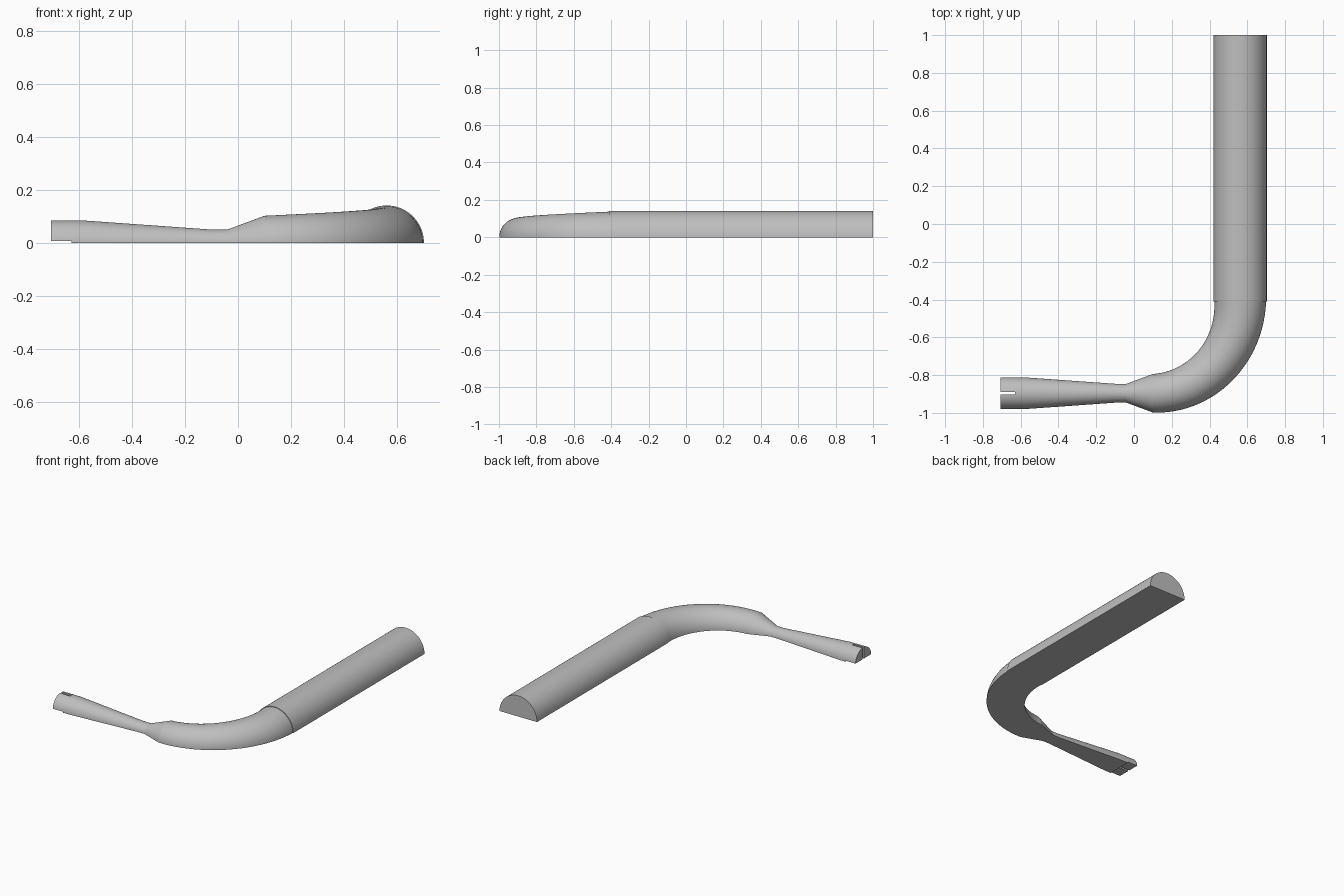
import bpy, bmesh
from math import sin, cos, pi

cube = bpy.data.objects.get("Cube")
if cube:
    bpy.data.objects.remove(cube)

grey = bpy.data.materials.new("plain grey")
grey.use_nodes = True
grey.diffuse_color = (0.52, 0.52, 0.52, 1)
grey.node_tree.nodes["Principled BSDF"].inputs["Base Color"].default_value = (0.52, 0.52, 0.52, 1)

SIDES = 48
ARM_Y = -0.896
HANDLE_X = 0.562
BEND_Y = -0.41
BEND_X = 0.1


def half_round(name, stations):
    """Loft half discs; each station is (x, y, turn, radius)."""
    bm = bmesh.new()
    rings = []
    for x, y, turn, r in stations:
        ring = []
        for i in range(SIDES + 1):
            a = pi * i / SIDES
            d = r * cos(a)
            ring.append(bm.verts.new((x + d * sin(turn), y - d * cos(turn), r * sin(a))))
        rings.append(ring)
    n = SIDES + 1
    for p, q in zip(rings, rings[1:]):
        for i in range(n):
            j = (i + 1) % n
            bm.faces.new((p[i], p[j], q[j], q[i]))
    bm.faces.new(rings[0])
    bm.faces.new(rings[-1])
    bmesh.ops.recalc_face_normals(bm, faces=bm.faces)
    mesh = bpy.data.meshes.new(name)
    bm.to_mesh(mesh)
    bm.free()
    mesh.materials.append(grey)
    obj = bpy.data.objects.new(name, mesh)
    bpy.context.collection.objects.link(obj)
    return obj


def select(obj):
    bpy.ops.object.select_all(action='DESELECT')
    obj.select_set(True)
    bpy.context.view_layer.objects.active = obj


def cut_slot(obj, centre, size):
    bpy.ops.mesh.primitive_cube_add(size=1, location=centre)
    cutter = bpy.context.object
    cutter.scale = size
    cutter.hide_render = True
    cutter.data.materials.append(grey)
    mod = obj.modifiers.new("slot", 'BOOLEAN')
    mod.operation = 'DIFFERENCE'
    mod.solver = 'EXACT'
    mod.object = cutter
    select(obj)
    bpy.ops.object.modifier_apply(modifier=mod.name)
    bpy.data.objects.remove(cutter)


# Straight grip
handle = half_round("handle", [(HANDLE_X, BEND_Y, pi / 2, 0.141), (HANDLE_X, 1, pi / 2, 0.141)])

# Quarter-turn elbow that swells towards the grip
STEPS = 40
elbow = []
for k in range(STEPS + 1):
    t = pi / 2 * k / STEPS
    elbow.append((BEND_X + (HANDLE_X - BEND_X) * sin(t),
                  BEND_Y + (ARM_Y - BEND_Y) * cos(t),
                  t, 0.102 + 0.035 * k / STEPS))
bend = half_round("bend", elbow)

# Tapered arm with a narrow neck
profile = [(-0.707, 0.085), (-0.58, 0.084), (-0.1, 0.05), (-0.04, 0.05), (BEND_X, 0.102)]
arm = half_round("arm", [(x, ARM_Y, 0, r) for x, r in profile])

# Crossed slots in the arm tip
cut_slot(arm, (-0.68, ARM_Y, 0.1), (0.1, 0.014, 0.4))
cut_slot(arm, (-0.68, ARM_Y, 0), (0.1, 0.4, 0.014))

for part in (handle, bend, arm):
    select(part)
    bpy.ops.object.shade_smooth_by_angle(angle=0.28)
